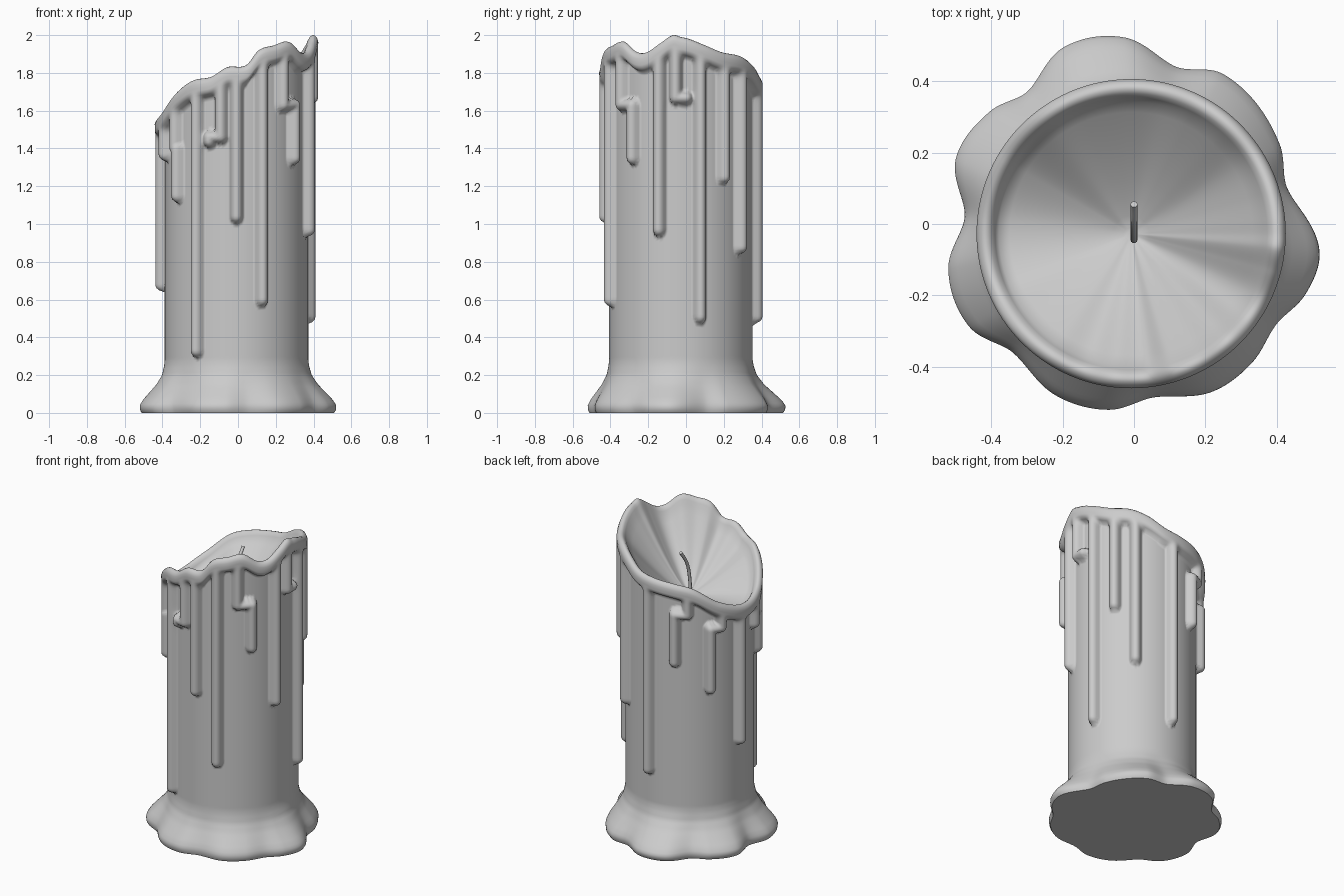
import bpy, bmesh, math

if "Cube" in bpy.data.objects:
    bpy.data.objects.remove(bpy.data.objects["Cube"])

CX, CY = -0.008, -0.027          # axis of the candle
BODY, BULGE, HALF = 0.38, 0.052, 0.037
COLS, ROWS = 360, 135

# rim height by angle (degrees from +x)
RIM = [(0, 1.99), (6, 1.98), (17, 1.95), (32, 1.91), (49, 1.89), (63, 1.85), (78, 1.79), (92, 1.77),
       (112, 1.75), (128, 1.72), (150, 1.62), (175, 1.56), (200, 1.59), (221, 1.70), (236, 1.76),
       (251, 1.78), (263, 1.83), (277, 1.84), (287, 1.92), (299, 1.945), (312, 1.965),
       (325, 1.91), (334, 1.91), (345, 1.96), (354, 2.0)]
# outline radius of the wax puddle by angle
FOOT = [(16, .456), (31, .486), (60, .516), (75, .484), (92, .55), (110, .555), (126, .493),
        (139, .523), (157, .534), (174, .469), (191, .522), (210, .523), (225, .47), (245, .50),
        (263, .497), (278, .463), (297, .498), (313, .496), (328, .48), (341, .518), (355, .53)]
# flare amount of the puddle by height
FLARE = [(0, .92), (.015, .99), (.04, 1), (.07, .87), (.1, .68), (.15, .36), (.2, .13), (.25, .03), (.28, 0)]
# drips: top angle, height of sideways jog, bottom angle, end height
DRIPS = [(15, 1, 15, .47), (35, 1.5, 35, 1.21), (53, 1.5, 53, .84), (87, 1.2, 87, .47),
         (123, 1.55, 112, 1.2), (153, 1.45, 143, 1.02), (174, 1, 174, .64), (198, 1.4, 198, 1.33),
         (216, 1.4, 218, 1.11), (238, 1, 238, .29), (258, 1.46, 249, 1.40), (270, 1.3, 270, 1.0),
         (290, 1, 290, .56), (308, 1.63, 320, 1.31), (343, 1.3, 343, .93), (356, 1.65, 364, 1.63)]


def cyclic(table, deg):
    """Smooth closed interpolation through (angle, value) pairs."""
    n = len(table)
    deg %= 360
    if deg < table[0][0]:
        deg += 360
    i = max(k for k in range(n) if table[k][0] <= deg)
    def point(k):
        return table[k % n][0] + 360 * (k // n), table[k % n][1]
    (a0, p0), (a1, p1), (a2, p2), (a3, p3) = (point(i + d) for d in (-1, 0, 1, 2))
    h = a2 - a1
    t = (deg - a1) / h
    m1, m2 = (p2 - p0) / (a2 - a0) * h, (p3 - p1) / (a3 - a1) * h
    return ((2*t**3 - 3*t*t + 1) * p1 + (t**3 - 2*t*t + t) * m1
            + (3*t*t - 2*t**3) * p2 + (t**3 - t*t) * m2)


def linear(table, x):
    for (x0, y0), (x1, y1) in zip(table, table[1:]):
        if x <= x1:
            return y0 + (y1 - y0) * (x - x0) / (x1 - x0)
    return table[-1][1]


def seg_dist(px, py, ax, ay, bx, by):
    dx, dy = bx - ax, by - ay
    t = max(0, min(1, ((px - ax) * dx + (py - ay) * dy) / (dx*dx + dy*dy + 1e-9)))
    return math.hypot(px - ax - t * dx, py - ay - t * dy)


def wax_bulge(deg, z, top):
    """Thickness of the hanging wax: rim band blended with the drips."""
    arc = math.radians(1) * 0.41
    dists = [top - 0.065 - z]
    for a0, zj, a1, end in DRIPS:
        u0 = ((a0 - deg + 180) % 360 - 180) * arc
        u1 = u0 + (a1 - a0) * arc
        if min(abs(u0), abs(u1)) > 0.12:
            continue
        end += HALF
        zj = max(zj, end)
        dists.append(min(seg_dist(0, z, u0, top, u0, zj), seg_dist(0, z, u0, zj, u1, zj),
                         seg_dist(0, z, u1, zj, u1, end)))
    d = min(dists)
    if d > 0.08:
        return 0
    k = 0.01
    d -= k * math.log(sum(math.exp((d - e) / k) for e in dists))
    return BULGE * max(0, 1 - (max(d, 0) / HALF) ** 2) ** 0.6


# candle: outer wall, rounded rim and hollow bowl as one skin of rings
bm = bmesh.new()
angles = [360 * j / COLS for j in range(COLS)]
rims = [cyclic(RIM, a) for a in angles]
feet = [cyclic(FOOT, a) for a in angles]
rings = []


def add_ring(fn):
    ring = []
    for j, a in enumerate(angles):
        r, z = fn(j)
        t = math.radians(a)
        ring.append(bm.verts.new((CX + r * math.cos(t), CY + r * math.sin(t), z)))
    rings.append(ring)


def wall(v):
    def fn(j):
        z = v * (rims[j] - 0.05)
        r = BODY + (feet[j] - BODY) * linear(FLARE, z)
        if z > 0.25:
            r = max(r, BODY + wax_bulge(angles[j], z, rims[j]))
        return r, z
    return fn


for i in range(ROWS + 1):
    add_ring(wall(i / ROWS))
for r, drop in ((.433, .03), (.426, .012), (.415, .002), (.404, 0), (.392, .008), (.381, .025)):
    add_ring(lambda j: (r, rims[j] - drop))
for r in (.37, .34, .30, .25, .20, .15, .10, .05, .02):
    add_ring(lambda j: (r, 1.5 + (rims[j] - 0.05 - 1.5) * (r / .37) ** 1.35))

for low, high in zip(rings, rings[1:]):
    for j in range(COLS):
        k = (j + 1) % COLS
        bm.faces.new((low[j], low[k], high[k], high[j])).smooth = True
bm.faces.new(rings[-1]).smooth = True
base = bm.faces.new(rings[0][::-1])
for e in base.edges:
    e.smooth = False
mesh = bpy.data.meshes.new("candle_wax")
bm.to_mesh(mesh)
bm.free()
bpy.context.collection.objects.link(bpy.data.objects.new("candle_wax", mesh))

# bent wick
curve = bpy.data.curves.new("wick", 'CURVE')
curve.dimensions = '3D'
curve.bevel_depth = 0.01
curve.bevel_resolution = 3
curve.use_fill_caps = True
path = [(-.045, 1.46), (-.038, 1.6), (-.008, 1.71), (.055, 1.8)]
sp = curve.splines.new('BEZIER')
sp.bezier_points.add(len(path) - 1)
for p, (y, z) in zip(sp.bezier_points, path):
    p.co = (0, y, z)
    p.handle_left_type = p.handle_right_type = 'AUTO'
bpy.context.collection.objects.link(bpy.data.objects.new("wick", curve))
